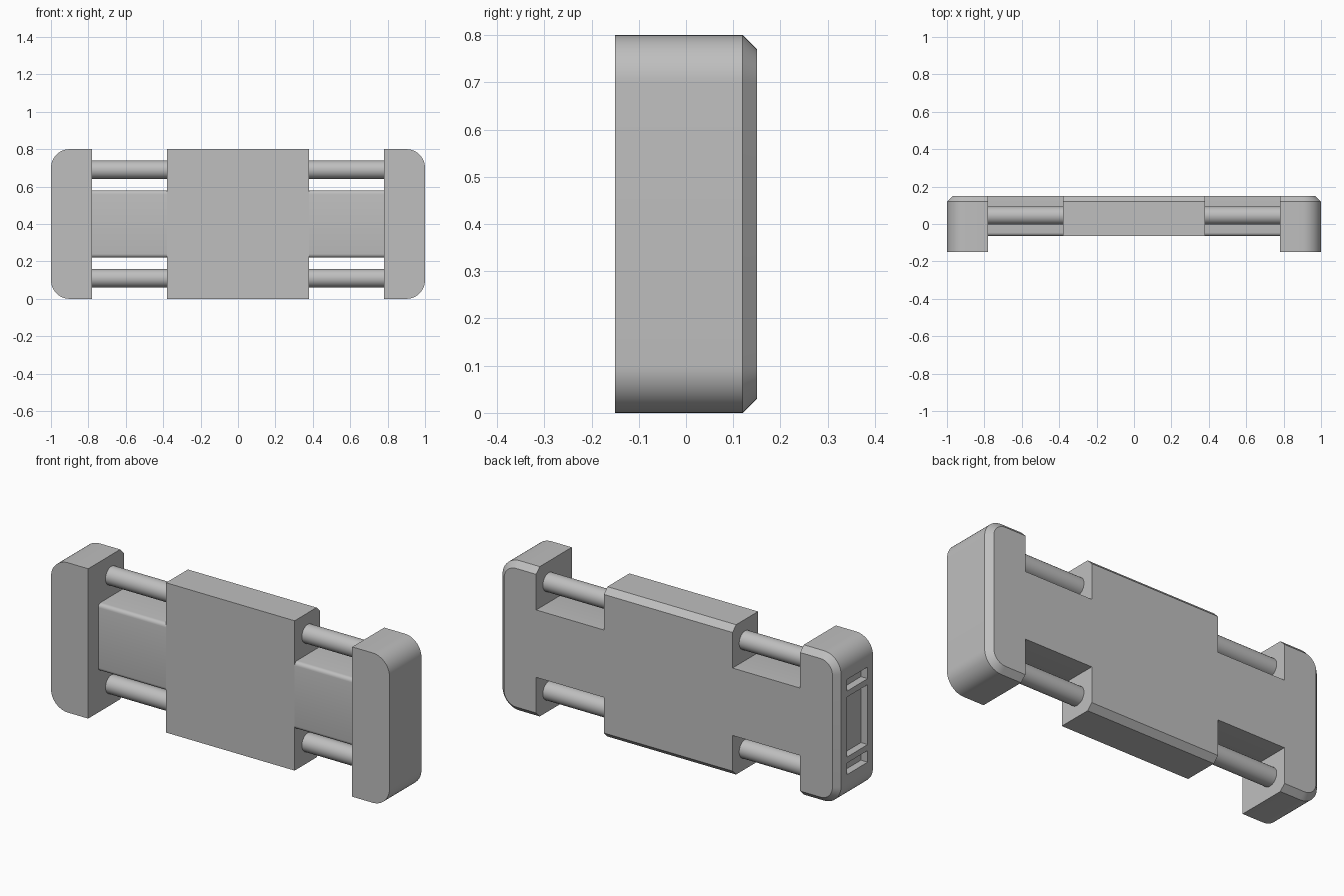
import bpy, bmesh
from math import sin, cos, pi

cube = bpy.data.objects.get("Cube")
if cube:
    bpy.data.objects.remove(cube, do_unlink=True)

grey = bpy.data.materials.new("light_grey")
grey.use_nodes = True
COLOUR = (0.52, 0.52, 0.52, 1)
grey.diffuse_color = COLOUR
grey.node_tree.nodes["Principled BSDF"].inputs["Base Color"].default_value = COLOUR

INNER, OUTER, PLATE = 0.78, 1.0, 0.38      # x limits of jaws and centre plate
FRONT, BACK, HEIGHT = -0.065, 0.15, 0.8
CHAMFER, MID = 0.03, 0.4


def loft(name, rings):
    """Solid skinned through matching rings of points, capped at both ends."""
    bm = bmesh.new()
    loops = [[bm.verts.new(p) for p in ring] for ring in rings]
    for a, b in zip(loops, loops[1:]):
        for i in range(len(a)):
            j = (i + 1) % len(a)
            bm.faces.new((a[i], a[j], b[j], b[i]))
    bm.faces.new(loops[0])
    bm.faces.new(loops[-1])
    bmesh.ops.recalc_face_normals(bm, faces=bm.faces)
    mesh = bpy.data.meshes.new(name)
    bm.to_mesh(mesh)
    bm.free()
    mesh.materials.append(grey)
    ob = bpy.data.objects.new(name, mesh)
    bpy.context.collection.objects.link(ob)
    return ob


def smooth(ob):
    bpy.ops.object.select_all(action='DESELECT')
    ob.select_set(True)
    bpy.context.view_layer.objects.active = ob
    bpy.ops.object.shade_smooth_by_angle(angle=pi / 6)


def arc(cx, cy, r, start, steps=12):
    """Quarter circle points, counter-clockwise from the start angle."""
    angles = [start + pi / 2 * i / steps for i in range(steps + 1)]
    return [(cx + r * cos(a), cy + r * sin(a)) for a in angles]


def extrude_x(name, profile, x0, x1):
    return loft(name, [[(x, y, z) for y, z in profile] for x in (x0, x1)])


def jaw_ring(side, y, inset):
    """Jaw outline with two rounded outer corners; the inner edge stays straight."""
    r = 0.1 - inset
    pts = [(INNER, inset)] + arc(OUTER - 0.1, 0.1, r, -pi / 2)
    pts += arc(OUTER - 0.1, HEIGHT - 0.1, r, 0) + [(INNER, HEIGHT - inset)]
    return [(side * x, y, z) for x, z in pts]


# Centre plate, chamfered along its back top and bottom edges
plate = [(FRONT, 0), (BACK - CHAMFER, 0), (BACK, CHAMFER),
         (BACK, HEIGHT - CHAMFER), (BACK - CHAMFER, HEIGHT), (FRONT, HEIGHT)]
extrude_x("centre_plate", plate, -PLATE, PLATE)

# Arm section with softened front edges, and rod section
soft, low, high = 0.02, 0.22, 0.58
arm = [(BACK, low), (BACK, high)]
arm += arc(FRONT + soft, high - soft, soft, pi / 2, 5)
arm += arc(FRONT + soft, low + soft, soft, pi, 5)
turn = [2 * pi * i / 40 for i in range(40)]

for side, label in ((1, "left"), (-1, "right")):
    smooth(extrude_x(label + "_arm", arm, side * PLATE, side * INNER))
    for z, level in ((0.11, "lower"), (0.69, "upper")):
        rod = [(0.045 + 0.049 * cos(a), z + 0.049 * sin(a)) for a in turn]
        smooth(extrude_x(f"{label}_{level}_rod", rod,
                         side * (PLATE - 0.02), side * (INNER + 0.02)))

    # Clamping jaw with chamfered outer back rim
    jaw = loft(label + "_jaw", [jaw_ring(side, -0.15, 0),
                                jaw_ring(side, BACK - CHAMFER, 0),
                                jaw_ring(side, BACK, CHAMFER)])

    # Shallow recesses in the end of one jaw only
    if side < 0:
        for centre, half in ((MID, 0.16), (0.177, 0.031), (0.623, 0.031)):
            slot = [(-0.105, centre - half), (0.07, centre - half),
                    (0.07, centre + half), (-0.105, centre + half)]
            cutter = extrude_x("slot_cutter", slot, -1.1, -0.96)
            cutter.hide_render = True
            mod = jaw.modifiers.new("slot", 'BOOLEAN')
            mod.operation, mod.solver, mod.object = 'DIFFERENCE', 'EXACT', cutter
            bpy.context.view_layer.objects.active = jaw
            bpy.ops.object.modifier_apply(modifier=mod.name)
            bpy.data.objects.remove(cutter, do_unlink=True)
    smooth(jaw)
